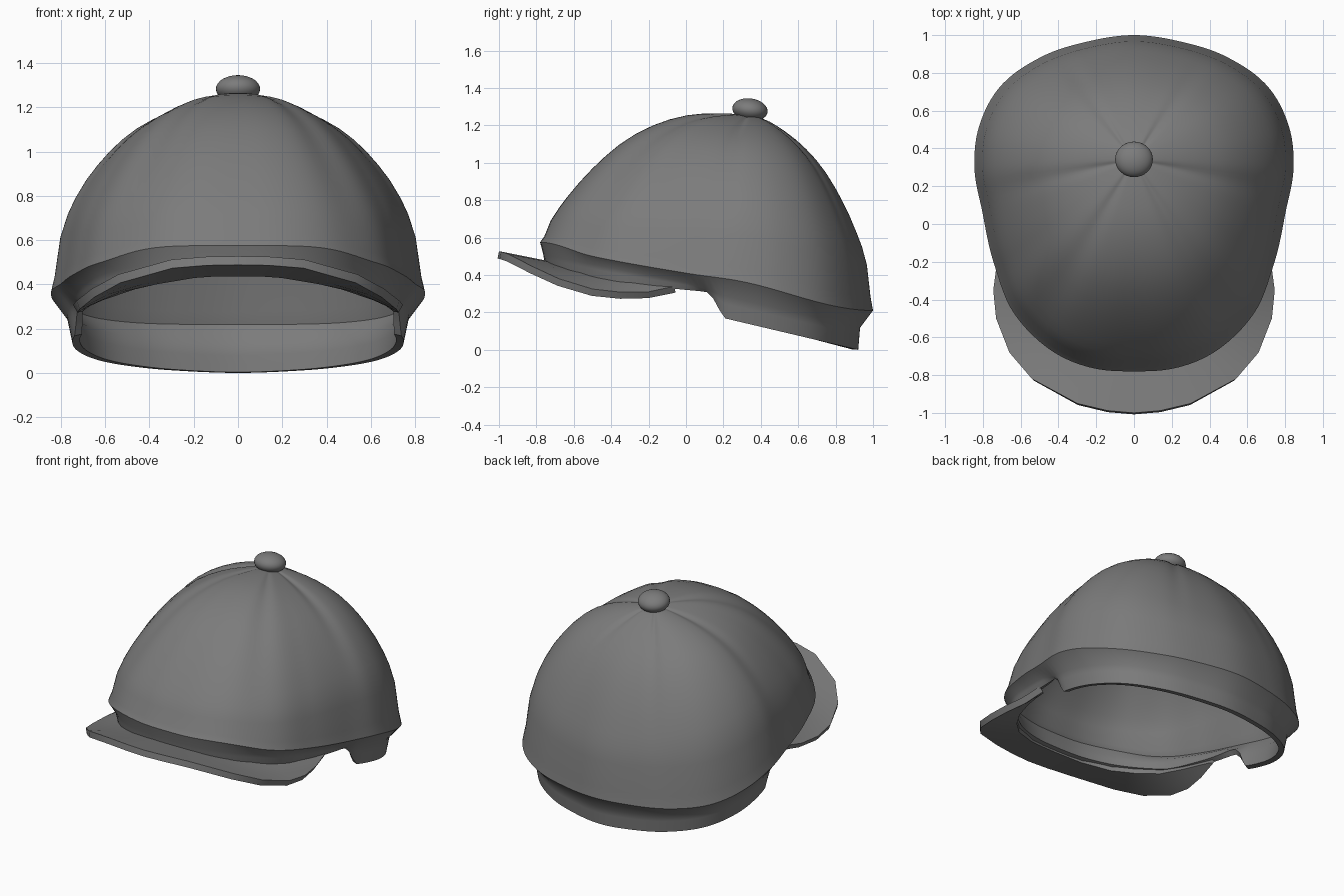
import bpy
from math import sin, cos, pi, atan2, hypot, exp, radians

if "Cube" in bpy.data.objects:
    bpy.data.objects.remove(bpy.data.objects["Cube"])

POLE, TOP = 0.34, 1.25

grey = bpy.data.materials.new("dark_cloth")
grey.diffuse_color = (.2, .2, .2, 1)
grey.use_nodes = True
grey.node_tree.nodes["Principled BSDF"].inputs["Base Color"].default_value = grey.diffuse_color


def curve(pts, x):
    """Smooth interpolation through (x, value) pairs."""
    if x <= pts[0][0]:
        return pts[0][1]
    if x >= pts[-1][0]:
        return pts[-1][1]
    n = len(pts)
    i = max(k for k in range(n - 1) if pts[k][0] <= x)

    def slope(k):
        a, b = pts[max(k - 1, 0)], pts[min(k + 1, n - 1)]
        return (b[1] - a[1]) / (b[0] - a[0]) if k < n - 1 and k > 0 else 0
    w = pts[i + 1][0] - pts[i][0]
    t = (x - pts[i][0]) / w
    return ((2*t**3 - 3*t*t + 1) * pts[i][1] + (t**3 - 2*t*t + t) * w * slope(i)
            + (3*t*t - 2*t**3) * pts[i + 1][1] + (t**3 - t*t) * w * slope(i + 1))


def linear(pts, x):
    """Straight interpolation, extended at both ends."""
    i = 0
    while i < len(pts) - 2 and x > pts[i + 1][0]:
        i += 1
    (a, b), (c, d) = pts[i], pts[i + 1]
    return b + (d - b) * (x - a) / (c - a)


def make(name, verts, faces, thickness, mirror=False):
    """Thin sheet mesh given thickness, then smooth shaded with crisp rims."""
    me = bpy.data.meshes.new(name)
    me.from_pydata(verts, [], faces)
    ob = bpy.data.objects.new(name, me)
    bpy.context.collection.objects.link(ob)
    if mirror:
        ob.modifiers.new("mirror", 'MIRROR')
    m = ob.modifiers.new("sheet", 'SOLIDIFY')
    m.thickness, m.offset = thickness, -1
    bpy.ops.object.select_all(action='DESELECT')
    ob.select_set(True)
    bpy.context.view_layer.objects.active = ob
    for mod in list(ob.modifiers):
        bpy.ops.object.modifier_apply(modifier=mod.name)
    bpy.ops.object.shade_smooth_by_angle(angle=radians(40))
    me.materials.append(grey)
    return ob


# Plan outline of the crown at its widest, front to back
outline = [(0, -.78), (.2, -.767), (.38, -.705), (.52, -.605), (.65, -.45), (.735, -.23),
           (.80, .05), (.845, .3), (.825, .5), (.715, .72), (.5, .88), (.25, .965), (0, 1)]
radius = [(atan2(x, POLE - y), hypot(x, y - POLE)) for x, y in outline]

# Dome profiles: height fraction against radius fraction
F = [0, .06, .15, .3, .45, .6, .75, .87, .95, 1]
FRONT, SIDE, BACK = [list(zip(F, h)) for h in (
    [1, 1.015, 1.022, 1.005, .933, .80, .585, .36, .17, 0],
    [1, .998, .985, .945, .885, .795, .65, .48, .28, 0],
    [1, .995, .975, .915, .835, .725, .565, .395, .235, 0])]
FR = [.05, .1, .16, .23, .3, .38, .46, .54, .62, .69, .75, .81, .87, .91, .95, .98, 1]

# Edge heights as functions of y
RIM = [(-.78, .575), (-.5, .50), (0, .41), (.3, .365), (1, .21)]
TUCK = [(-.77, .51), (0, .36), (.2, .29), (.92, .12)]
HEM = [(-.77, .45), (-.4, .365), (-.05, .325), (.11, .31), (.15, .27), (.2, .17), (.92, .0)]
SEAMS = [radians(a) for a in (30, 78, 145)]

# Crown with panel seams, tucked into a band with a dropped back flap
N = 144
BAND = (0, .35, .7, 1)
rows = len(FR) + len(BAND)
verts, faces = [(0, POLE, TOP)], []
for i in range(rows):
    for j in range(N):
        th = 2 * pi * j / N
        phi = min(th, 2 * pi - th)
        R = curve(radius, phi)
        fr, bk, sd = max(cos(phi), 0)**2, max(-cos(phi), 0)**2, sin(phi)**2
        if i < len(FR):
            f = FR[i]
            rim = curve(RIM, POLE - R * cos(phi))
            h = curve(FRONT, f) * fr + curve(SIDE, f) * sd + curve(BACK, f) * bk
            g = .015 * sum(exp(-((phi - s) / .1)**2) for s in SEAMS)
            g *= min(1, f / .2) * (1 - f**3)
            s = f * (1 - g)
            z = rim + (TOP - rim) * h - g * .6
        else:
            k = BAND[i - len(FR)]
            tuck = .985 * fr + .915 * sd + .895 * bk
            hem = .975 * fr + .885 * sd + .88 * bk
            s = tuck + (hem - tuck) * k
            y = POLE - R * s * cos(phi)
            zt, zh = linear(TUCK, y), linear(HEM, y)
            z = zt + (zh - zt) * k
        verts.append((R * s * sin(th), POLE - R * s * cos(th), z))
for j in range(N):
    k = (j + 1) % N
    faces.append((0, 1 + j, 1 + k))
    for i in range(rows - 1):
        a, b = 1 + i * N, 1 + (i + 1) * N
        faces.append((a + j, b + j, b + k, a + k))
make("crown", verts, faces, .035)

# Visor: faceted board between an outer and an inner edge, mirrored across x
outer = [(0, -1, .527), (.14, -.988, .525), (.3, -.95, .512), (.54, -.82, .445),
         (.66, -.68, .38), (.73, -.5, .325), (.745, -.35, .308), (.725, -.2, .31),
         (.70, -.06, .34)]
inner = [(0, -.74, .475), (.1, -.738, .475), (.2, -.725, .468), (.37, -.65, .44),
         (.48, -.55, .415), (.575, -.42, .385), (.635, -.27, .368), (.665, -.16, .355),
         (.685, -.07, .342)]
W = 4
verts = [tuple(p + (q - p) * j / (W - 1) for p, q in zip(a, b))
         for a, b in zip(inner, outer) for j in range(W)]
faces = [(a, a + 1, a + W + 1, a + W)
         for i in range(len(outer) - 1) for a in range(i * W, i * W + W - 1)]
make("visor", verts, faces, .04, mirror=True)

# Button on top
bpy.ops.mesh.primitive_uv_sphere_add(segments=32, ring_count=16, radius=1,
                                     location=(0, .342, 1.283), rotation=(radians(-8), 0, 0))
button = bpy.context.object
button.name = "top_button"
button.scale = (.1, .095, .061)
bpy.ops.object.shade_smooth_by_angle(angle=radians(40))
button.data.materials.append(grey)
